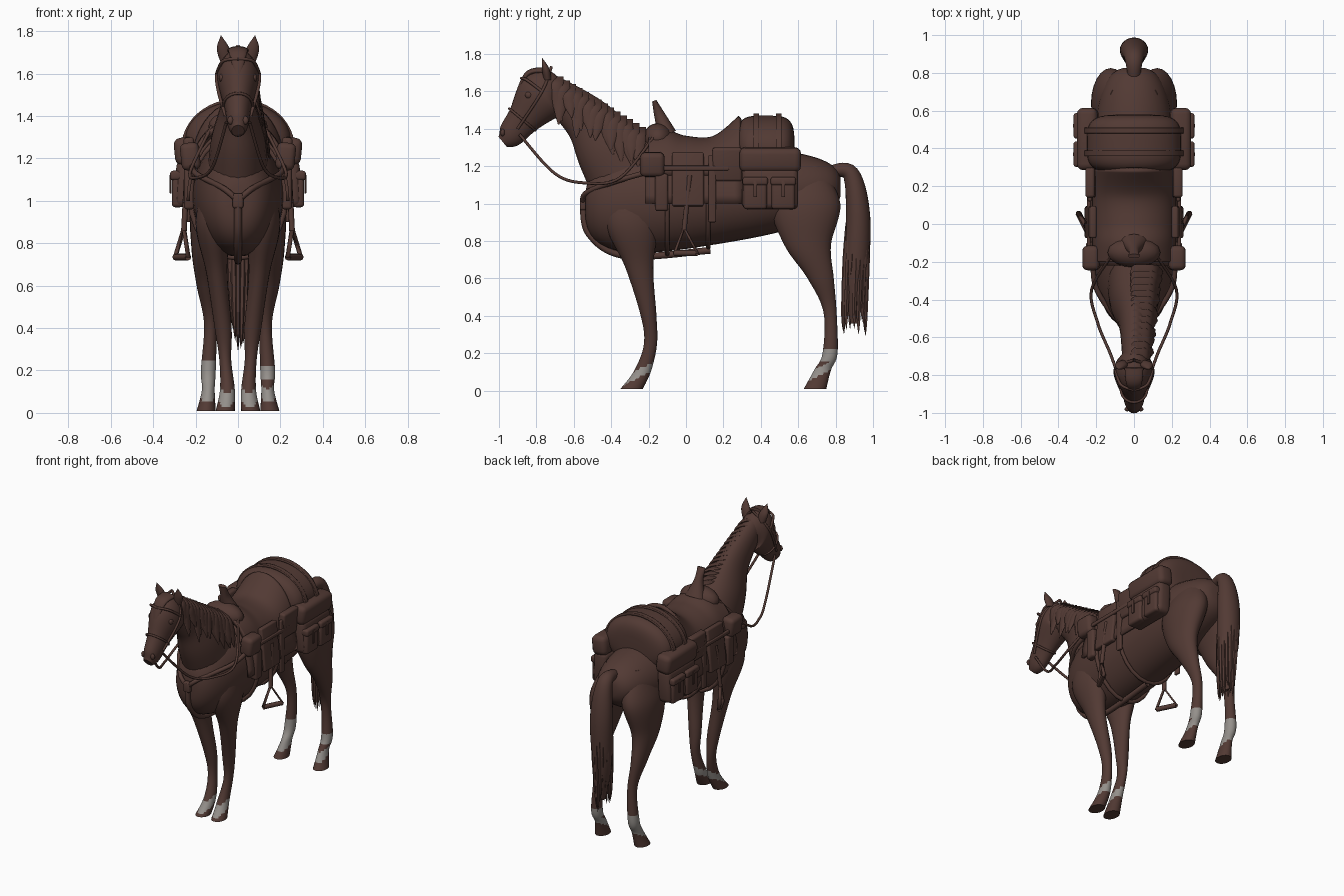
import bpy, bmesh, math, random
from mathutils import Vector, Matrix

random.seed(4)
cube = bpy.data.objects.get("Cube")
if cube:
    bpy.data.objects.remove(cube, do_unlink=True)


def material(name, rgb):
    mat = bpy.data.materials.new(name)
    mat.use_nodes = True
    mat.diffuse_color = (*rgb, 1)
    shader = next(node for node in mat.node_tree.nodes if node.type == "BSDF_PRINCIPLED")
    shader.inputs["Base Color"].default_value = (*rgb, 1)
    return mat


COAT = material("chestnut brown", (.085, .042, .034))
SOCK = material("pale grey sock", (.3, .28, .26))


def finish(name, bm):
    """Turn a bmesh into a smooth shaded brown object."""
    bmesh.ops.recalc_face_normals(bm, faces=bm.faces)
    mesh = bpy.data.meshes.new(name)
    bm.to_mesh(mesh)
    bm.free()
    obj = bpy.data.objects.new(name, mesh)
    bpy.context.collection.objects.link(obj)
    mesh.materials.append(COAT)
    bpy.ops.object.select_all(action="DESELECT")
    obj.select_set(True)
    bpy.context.view_layer.objects.active = obj
    bpy.ops.object.shade_smooth_by_angle(angle=math.radians(50))
    return obj


def spline(rows, steps=8):
    """Smooth Catmull-Rom interpolation through rows of numbers."""
    rows = [Vector(row) for row in rows]
    padded = [rows[0], *rows, rows[-1]]
    result = []
    for before, start, end, after in zip(padded, padded[1:], padded[2:], padded[3:]):
        leave, arrive, move = (end - before) / 2, (after - start) / 2, end - start
        for step in range(steps):
            t = step / steps
            bend = move * 3 - leave * 2 - arrive
            twist = leave + arrive - move * 2
            result.append(start + leave * t + bend * t ** 2 + twist * t ** 3)
    return result + [rows[-1]]


def skin(name, rings, closed=True):
    """Bridge rings of points; closed rings are capped at both ends."""
    bm = bmesh.new()
    loops = [[bm.verts.new(point) for point in ring] for ring in rings]
    for near, far in zip(loops, loops[1:]):
        for k in range(0 if closed else 1, len(near)):
            bm.faces.new((near[k], near[k - 1], far[k - 1], far[k]))
    if closed:
        bm.faces.new(loops[0])
        bm.faces.new(loops[-1])
    return finish(name, bm)


def oval(centre, width, depth, axis, sides=24):
    """Points of an ellipse spanning x and the given axis."""
    turns = [math.tau * k / sides for k in range(sides)]
    return [Vector(centre) + Vector((width * math.cos(a), 0, 0)) + axis * depth * math.sin(a)
            for a in turns]


FORE, UP = Vector((0, 1, 0)), Vector((0, 0, 1))


def limb(name, rows, sides=24):
    """Level rings; rows hold x, y, z, half width, half depth."""
    return skin(name, [oval(row[:3], row[3], row[4], FORE, sides) for row in spline(rows)])


def spine(name, rows):
    """Rings square to a path in the middle plane; rows hold y, z, half width, half depth."""
    path = spline(rows)
    padded = [path[0], *path, path[-1]]
    rings = []
    for before, row, after in zip(padded, path, padded[2:]):
        axis = Vector((0, before[1] - after[1], after[0] - before[0])).normalized()
        rings.append(oval((0, row[0], row[1]), row[2], row[3], axis))
    return skin(name, rings)


def barrel(name, front, back, width, power):
    """Round-ended roll along y; front and back hold y, middle z, half height."""
    front, back, rings = Vector(front), Vector(back), []
    for k in range(1, 32):
        swing = math.cos(math.pi * k / 32)
        y, z, height = front.lerp(back, (1 - swing) / 2)
        taper = (1 - abs(swing) ** power) ** (1 / power)
        rings.append(oval((0, y, z), width * taper, height * taper, UP, 32))
    return skin(name, rings)


def strap(name, points, radius=.008, ring=False):
    curve = bpy.data.curves.new(name, "CURVE")
    curve.dimensions = "3D"
    curve.bevel_depth = radius
    curve.bevel_resolution = 2
    path = points if ring else spline(points)
    line = curve.splines.new("POLY")
    line.points.add(len(path) - 1)
    for point, place in zip(line.points, path):
        point.co = (*place, 1)
    line.use_cyclic_u = ring
    curve.materials.append(COAT)
    bpy.context.collection.objects.link(bpy.data.objects.new(name, curve))


def box(name, spots, size, lean=0):
    """Soft-edged box at each spot, leaning towards the middle by an angle."""
    for spot in spots:
        bm = bmesh.new()
        bmesh.ops.create_cube(bm, size=1)
        bmesh.ops.scale(bm, vec=size, verts=bm.verts)
        bmesh.ops.bevel(bm, geom=bm.edges[:], offset=min(size) * .3, segments=3,
                        profile=.5, affect="EDGES")
        turn = Matrix.Rotation(math.copysign(lean, lean * spot[0]), 3, "Y")
        bmesh.ops.rotate(bm, matrix=turn, verts=bm.verts)
        bmesh.ops.translate(bm, vec=spot, verts=bm.verts)
        finish(name, bm)


def blob(name, spots, size):
    for spot in spots:
        bm = bmesh.new()
        bmesh.ops.create_uvsphere(bm, u_segments=16, v_segments=10, radius=1)
        bmesh.ops.scale(bm, vec=size, verts=bm.verts)
        bmesh.ops.translate(bm, vec=spot, verts=bm.verts)
        finish(name, bm)


def drape(name, rows, width, low, thickness=.015):
    """Sheet arched over the back; rows hold y and the height of its top."""
    angles = [math.pi * k / 24 for k in range(25)]
    arches = [[(width * math.cos(a), y, low + (top - low) * math.sin(a)) for a in angles]
              for y, top in spline(rows)]
    solid = skin(name, arches, closed=False).modifiers.new("thickness", "SOLIDIFY")
    solid.thickness = thickness
    solid.offset = 0


def both(build, name, places, *options):
    """Build a part on the left and mirror it to the right."""
    return [build(f"{side}_{name}", [(sign * place[0], *place[1:]) for place in places], *options)
            for side, sign in (("left", 1), ("right", -1))]


# Barrel, neck and head
barrel("body", (-.54, .99, .32), (.83, 1.09, .2), .22, 3)
spine("neck", [(-.23, 1.02, .15, .24), (-.4, 1.27, .13, .185), (-.53, 1.45, .08, .13), (-.74, 1.62, .06, .08)])
spine("head", [(-.67, 1.61, .05, .07), (-.76, 1.58, .1, .14), (-.87, 1.45, .065, .09),
               (-.94, 1.365, .05, .07), (-.98, 1.33, .03, .035)])
both(limb, "ear", [(.055, -.74, 1.66, .03, .02), (.07, -.75, 1.72, .03, .02), (.08, -.77, 1.78, .001, .001)])
both(blob, "eye", [(.075, -.84, 1.58)], (.015, .02, .02))
both(blob, "nostril", [(.035, -.98, 1.38)], (.015, .012, .02))

# Legs with hooves
front_legs = both(limb, "front_leg", [
    (.1, -.28, 1.15, .05, .1), (.12, -.29, .9, .08, .14), (.1, -.25, .66, .05, .075),
    (.07, -.2, .4, .04, .042), (.06, -.19, .25, .028, .035), (.05, -.23, .11, .035, .045),
    (.06, -.29, .01, .045, .06)])
hind_legs = both(limb, "hind_leg", [
    (.08, .65, 1.2, .05, .08), (.12, .64, 1, .1, .185), (.15, .65, .78, .07, .125),
    (.15, .72, .6, .045, .07), (.13, .77, .42, .03, .035), (.14, .77, .2, .035, .04),
    (.14, .73, .11, .03, .045), (.15, .69, .01, .045, .06)])

# Socks follow the slanted top of the hoof; the left hind one is broken by a brown gap
for legs, ankle in ((front_legs, -.23), (hind_legs, .71)):
    for leg in legs:
        leg.data.materials.append(SOCK)
        left = leg.name.startswith("left")
        for face in leg.data.polygons:
            z = face.center.z
            slant = z - (face.center.y - ankle) / 2
            pale = .08 < slant < .125
            if legs is hind_legs:
                pale = pale or (.16 < z < .22 if left else slant > .08 and z < .24)
            face.material_index = int(pale)

# Tail with ragged ends
spine("tail", [(.76, 1.17, .03, .03), (.88, 1.16, .05, .045), (.92, .93, .075, .065),
               (.905, .6, .06, .065), (.9, .36, .01, .02)])
for k in range(16):
    x, y, _ = oval((0, 0, 0), .055, .06, FORE, 16)[k]
    tip = random.uniform(.28, .5)
    limb("tail_lock", [(x, .92 + y, .9, .006, .008), (x, .91 + y, .7, .015, .015),
                       (x * .8, .9 + y, tip + .1, .01, .012), (x * .6, .9 + y, tip, .001, .001)], 6)

# Mane falling to the left, and forelock
crest, end = Vector((0, -.7, 1.68)), Vector((0, -.26, 1.41))
for k in range(14):
    _, y, z = crest.lerp(end, k / 13)
    out, drop, sweep = .08 + .004 * k, random.uniform(.14, .26), random.uniform(-.03, .05)
    limb("mane_lock", [(0, y, z, .02, .045), (out * .7, y, z - .04, .02, .045),
                       (out, y + sweep / 2, z - drop * .6, .012, .035),
                       (out + .02, y + sweep, z - drop, .002, .004)], 8)
spine("forelock", [(-.76, 1.71, .05, .02), (-.85, 1.69, .04, .015), (-.92, 1.55, .005, .005)])

# Saddle, horn and blanket
drape("saddle_blanket", [(-.22, 1.34), (.3, 1.34)], .235, 1)
drape("saddle_seat", [(-.2, 1.37), (-.1, 1.38), (0, 1.35), (.15, 1.35), (.29, 1.46)], .21, 1.15, .025)
blob("pommel", [(0, -.15, 1.35)], (.14, .08, .08))
spine("saddle_horn", [(-.1, 1.37, .07, .05), (-.14, 1.47, .03, .03), (-.17, 1.55, .03, .012)])

# Bedroll and its straps
barrel("bedroll", (.27, 1.29, .18), (.58, 1.29, .18), .25, 4)
for y in (.36, .48):
    drape("bedroll_strap", [(y, 1.475), (y + .03, 1.475)], .26, 1.25)

# Saddlebags with pockets, flaps and buckled straps
both(box, "upper_pack", [(.245, .45, 1.235)], (.11, .33, .13), .1)
both(box, "saddlebag", [(.245, .45, 1.08)], (.1, .3, .22), -.05)
both(box, "pocket", [(.285, y, 1.05) for y in (.37, .52)], (.055, .125, .16))
both(box, "pocket_flap", [(.29, y, 1.12) for y in (.37, .52)], (.06, .135, .045))
both(box, "pocket_strap", [(.318, y, 1.08) for y in (.37, .52)], (.008, .02, .09))

# Bags, flaps and straps beside the saddle
both(box, "front_bag", [(.225, -.18, 1.21)], (.09, .13, .13), .1)
both(box, "front_pouch", [(.23, -.13, 1.06)], (.05, .07, .2))
both(box, "saddle_flap", [(.23, .01, 1.13)], (.035, .17, .29), -.1)
both(box, "cantle_pack", [(.225, .22, 1.21)], (.05, .16, .18), .1)
both(box, "side_strap", [(.235, .14, 1.08)], (.02, .04, .36))
both(box, "belt_strap", [(.24, .02, 1.19)], (.02, .42, .025))

# Stirrups, turned slightly outwards
both(strap, "stirrup_leather", [(.24, .02, 1.15), (.255, -.01, .86)], .014)
both(strap, "stirrup", [(.255, -.01, .87), (.295, .06, .74), (.235, -.06, .74)], .012, True)
both(strap, "stirrup_tread", [(.295, .06, .735), (.235, -.06, .735)], .016)

# Reins, bridle and breast collar
both(strap, "rein", [(.055, -.89, 1.37), (.12, -.7, 1.16), (.19, -.53, 1.11),
                     (.225, -.35, 1.14), (.12, -.17, 1.36)])
both(strap, "cheek_strap", [(.06, -.9, 1.4), (.1, -.77, 1.6), (0, -.72, 1.73)])
both(strap, "brow_strap", [(.1, -.77, 1.6), (.07, -.85, 1.66), (0, -.88, 1.67)])
both(strap, "breast_collar", [(.215, -.16, 1.18), (.2, -.34, 1.13), (.07, -.53, 1.06), (0, -.55, 1)], .014)
strap("noseband", oval((0, -.875, 1.45), .07, .09, Vector((0, -.77, .64))), .007, True)
strap("front_girth", oval((0, -.1, 1.02), .225, .29, UP), .013, True)
strap("rear_girth", oval((0, .12, 1.04), .225, .275, UP), .012, True)
strap("chest_strap", [(0, -.55, 1.03), (0, -.52, .84), (0, -.32, .72), (0, .13, .75)], .018)
box("chest_buckle", [(0, -.55, 1)], (.05, .035, .07))
